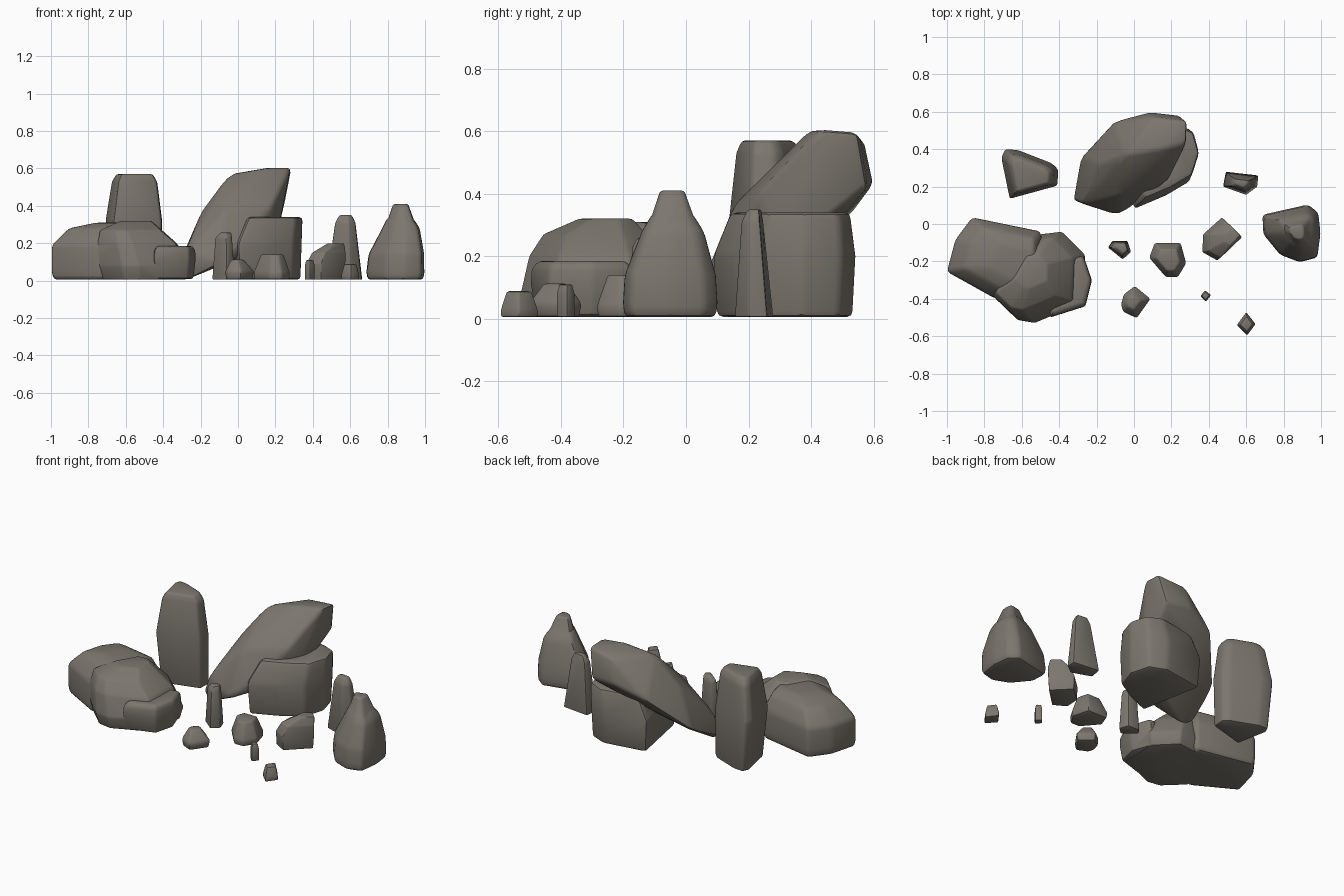
import bpy, bmesh, math

if "Cube" in bpy.data.objects:
    bpy.data.objects.remove(bpy.data.objects["Cube"])

stone = bpy.data.materials.new("warm grey stone")
stone.diffuse_color = (0.2, 0.182, 0.155, 1)
stone.use_nodes = True
stone.node_tree.nodes["Principled BSDF"].inputs["Base Color"].default_value = stone.diffuse_color


def rock(name, pts, wear):
    """Chiselled stone: convex hull of corner points with worn, rounded edges."""
    bm = bmesh.new()
    for p in pts:
        bm.verts.new(p)
    res = bmesh.ops.convex_hull(bm, input=bm.verts[:])
    junk = [v for v in res["geom_interior"] if isinstance(v, bmesh.types.BMVert)]
    bmesh.ops.delete(bm, geom=junk, context='VERTS')
    bmesh.ops.dissolve_limit(bm, angle_limit=math.radians(4), verts=bm.verts[:], edges=bm.edges[:])
    bmesh.ops.recalc_face_normals(bm, faces=bm.faces[:])
    me = bpy.data.meshes.new(name)
    bm.to_mesh(me)
    bm.free()
    me.materials.append(stone)
    ob = bpy.data.objects.new(name, me)
    bpy.context.collection.objects.link(ob)
    bev = ob.modifiers.new("worn edges", 'BEVEL')
    bev.width, bev.segments, bev.limit_method = wear, 2, 'ANGLE'
    bev.angle_limit = math.radians(12)
    return ob


def stack(name, wear, outline, *levels):
    """Rock from one footprint repeated at levels (z, scale, shift x, shift y)."""
    cx = sum(p[0] for p in outline) / len(outline)
    cy = sum(p[1] for p in outline) / len(outline)
    pts = []
    for z, s, *shift in levels:
        dx, dy = (shift + [0, 0])[:2]
        pts += [(cx + dx + (x - cx) * s, cy + dy + (y - cy) * s, z) for x, y in outline]
    return rock(name, pts, wear)


def finish(main, *lumps):
    """Merge overlapping lumps, apply modifiers, shade smooth but keep creases."""
    for o in lumps:
        b = main.modifiers.new("merge", 'BOOLEAN')
        b.operation, b.object, b.solver = 'UNION', o, 'EXACT'
    dg = bpy.context.evaluated_depsgraph_get()
    me = bpy.data.meshes.new_from_object(main.evaluated_get(dg))
    main.modifiers.clear()
    main.data = me
    for o in lumps:
        bpy.data.objects.remove(o)
    bpy.ops.object.select_all(action='DESELECT')
    main.select_set(True)
    bpy.context.view_layer.objects.active = main
    bpy.ops.object.shade_smooth_by_angle(angle=math.radians(35))


# large boulder: leaning upper slab over a lower lump
slab = rock("large_boulder", [
    (-.05, .37, .57), (.15, .40, .605), (.28, .43, .605), (.285, .55, .595), (.1, .57, .57),
    (.08, .60, .43), (.25, .58, .42), (-.11, .55, .36), (-.29, .355, .15), (-.19, .32, .38),
    (.18, .23, .40), (-.08, .15, .36), (-.33, .13, .04), (-.28, .11, .16), (-.08, .045, .1),
    (-.27, .11, .005), (.2, .3, .2)], .02)
lump = stack("lower_lump", .02,
             [(.3, .23), (.345, .37), (.31, .5), (.2, .545), (-.08, .5), (0, .08), (.165, .15)],
             (.005, .95), (.2, 1), (.34, .84, .03, .015))
finish(slab, lump)

# low sprawling boulder: rear hump, front hump and stepped snout
hump = stack("low_boulder", .025,
             [(-1, -.255), (-.955, -.085), (-.865, .035), (-.5, -.04), (-.45, -.35), (-.74, -.4)],
             (.005, .95), (.04, 1), (.19, 1), (.28, .75, .03), (.31, .45, .1, -.02))
front = stack("front_hump", .02,
              [(-.745, -.395), (-.62, -.515), (-.53, -.53), (-.27, -.42), (-.26, -.165), (-.385, -.04), (-.55, -.06)],
              (.005, .92), (.08, 1), (.2, .88, -.04), (.27, .68, -.08), (.32, .35, -.06, .04))
snout = stack("snout", .012, [(-.225, -.3), (-.26, -.44), (-.45, -.5), (-.45, -.2), (-.27, -.17)],
              (.01, .88), (.11, 1), (.165, .98), (.185, .85))
finish(hump, front, snout)

# tall standing slab
finish(stack("standing_slab", .012,
             [(-.71, .355), (-.69, .4), (-.62, .395), (-.44, .325), (-.405, .29), (-.41, .205), (-.665, .135)],
             (.005, .9, .015), (.32, 1), (.53, .8, .005, -.01), (.57, .64, .005, -.02)))

# pointed boulder: broad body with a narrow peak from the same footprint
base = [(.685, .05), (.69, -.055), (.78, -.165), (.885, -.205), (.98, -.18), (.997, -.05), (.985, .06), (.93, .105)]
body = stack("pointed_boulder", .018, base, (.005, .95), (.04, 1), (.14, .96, .005), (.28, .66, .02, .01), (.34, .42, .01, .01))
peak = stack("peak", .012, base, (.26, .6, .02, .01), (.41, .26, .01, .01))
finish(body, peak)

# small stones scattered in front
finish(stack("upright_shard", .008, [(.475, .2), (.49, .28), (.665, .26), (.66, .2), (.6, .155)],
             (.005, 1), (.31, .58, 0, -.006), (.35, .36)))
finish(stack("slanted_block", .014, [(.365, -.15), (.37, -.055), (.47, .035), (.575, -.07), (.445, -.195)],
             (.005, .95), (.09, 1), (.15, .85, .02), (.2, .42, .07, .02)))
finish(stack("flat_topped_block", .01, [(.08, -.18), (.11, -.1), (.25, -.1), (.28, -.21), (.235, -.285), (.17, -.285)],
             (.005, .95), (.04, 1), (.14, .62)))
finish(stack("small_post", .008, [(-.14, -.125), (-.115, -.09), (-.035, -.09), (-.015, -.15), (-.06, -.19)],
             (.005, 1), (.23, .75), (.258, .5, .01)))
finish(stack("round_pebble", .012, [(-.07, -.43), (-.055, -.375), (.005, -.33), (.09, -.4), (.015, -.505), (-.06, -.47)],
             (.005, .9), (.05, 1), (.113, .45)))
finish(stack("tiny_post", .005, [(.355, -.385), (.38, -.355), (.412, -.38), (.385, -.415)],
             (.005, 1), (.08, 1), (.11, .72)))
finish(stack("front_pebble", .007, [(.55, -.54), (.6, -.472), (.65, -.535), (.605, -.595)],
             (.005, 1), (.03, 1), (.088, .68)))
